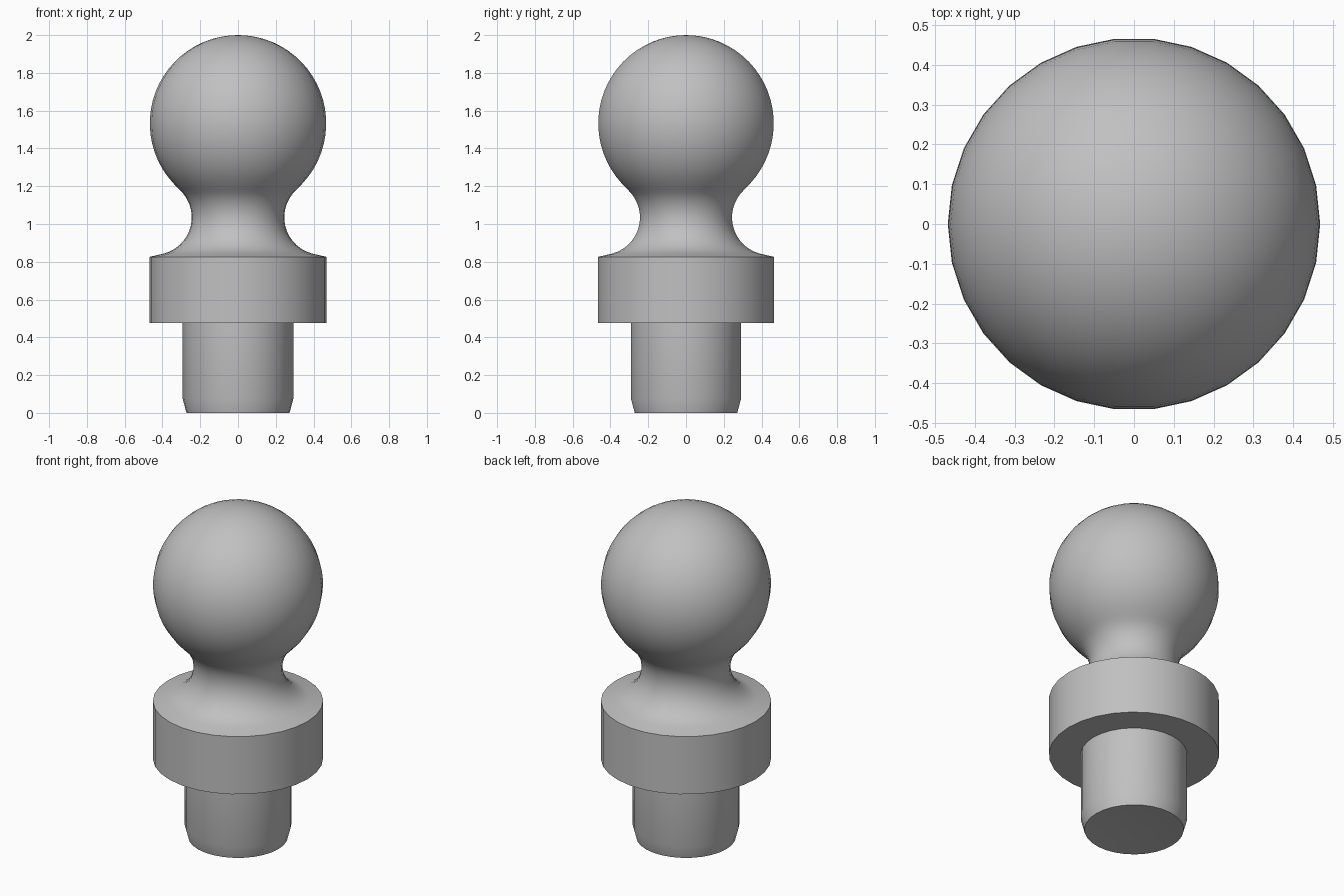
import bpy
import bmesh
from math import sin, cos, radians, pi

cube = bpy.data.objects.get("Cube")
if cube:
    bpy.data.objects.remove(cube, do_unlink=True)

SEGMENTS = 30

steel = bpy.data.materials.new("grey_steel")
steel.use_nodes = True
colour = (0.53, 0.53, 0.53, 1)
steel.diffuse_color = colour
steel.node_tree.nodes["Principled BSDF"].inputs["Base Color"].default_value = colour


def arc(cx, cz, r, start, end, steps):
    """Points on a circle in the profile plane, angles in degrees."""
    angles = [radians(start + (end - start) * i / steps) for i in range(steps + 1)]
    return [(cx + r * cos(a), cz + r * sin(a)) for a in angles]


def lathe(name, profile):
    """Spin a (radius, height) profile around z."""
    bm = bmesh.new()
    verts = [bm.verts.new((r, 0, z)) for r, z in profile]
    edges = [bm.edges.new(pair) for pair in zip(verts, verts[1:])]
    bmesh.ops.spin(bm, geom=verts + edges, cent=(0, 0, 0), axis=(0, 0, 1),
                   angle=2 * pi, steps=SEGMENTS, use_duplicate=False)
    bmesh.ops.remove_doubles(bm, verts=bm.verts, dist=0.0005)
    bmesh.ops.recalc_face_normals(bm, faces=bm.faces)
    mesh = bpy.data.meshes.new(name)
    bm.to_mesh(mesh)
    bm.free()
    mesh.materials.append(steel)
    obj = bpy.data.objects.new(name, mesh)
    bpy.context.collection.objects.link(obj)
    bpy.ops.object.select_all(action="DESELECT")
    obj.select_set(True)
    bpy.context.view_layer.objects.active = obj
    bpy.ops.object.shade_smooth_by_angle(angle=radians(30))
    return obj


# Shank with tapered tip and a shallow centre recess, then the collar
shank = [(0, 0.02), (0.273, 0), (0.293, 0.075), (0.293, 0.476)]
collar = [(0.468, 0.476), (0.468, 0.826)]

# Concave neck running tangentially into the ball
neck = arc(0.443, 1.035, 0.198, 254, 131.7, 14)
ball = arc(0, 1.533, 0.467, -48.3, 90, 24)

lathe("ball_stud", shank + collar + neck + ball[1:])
